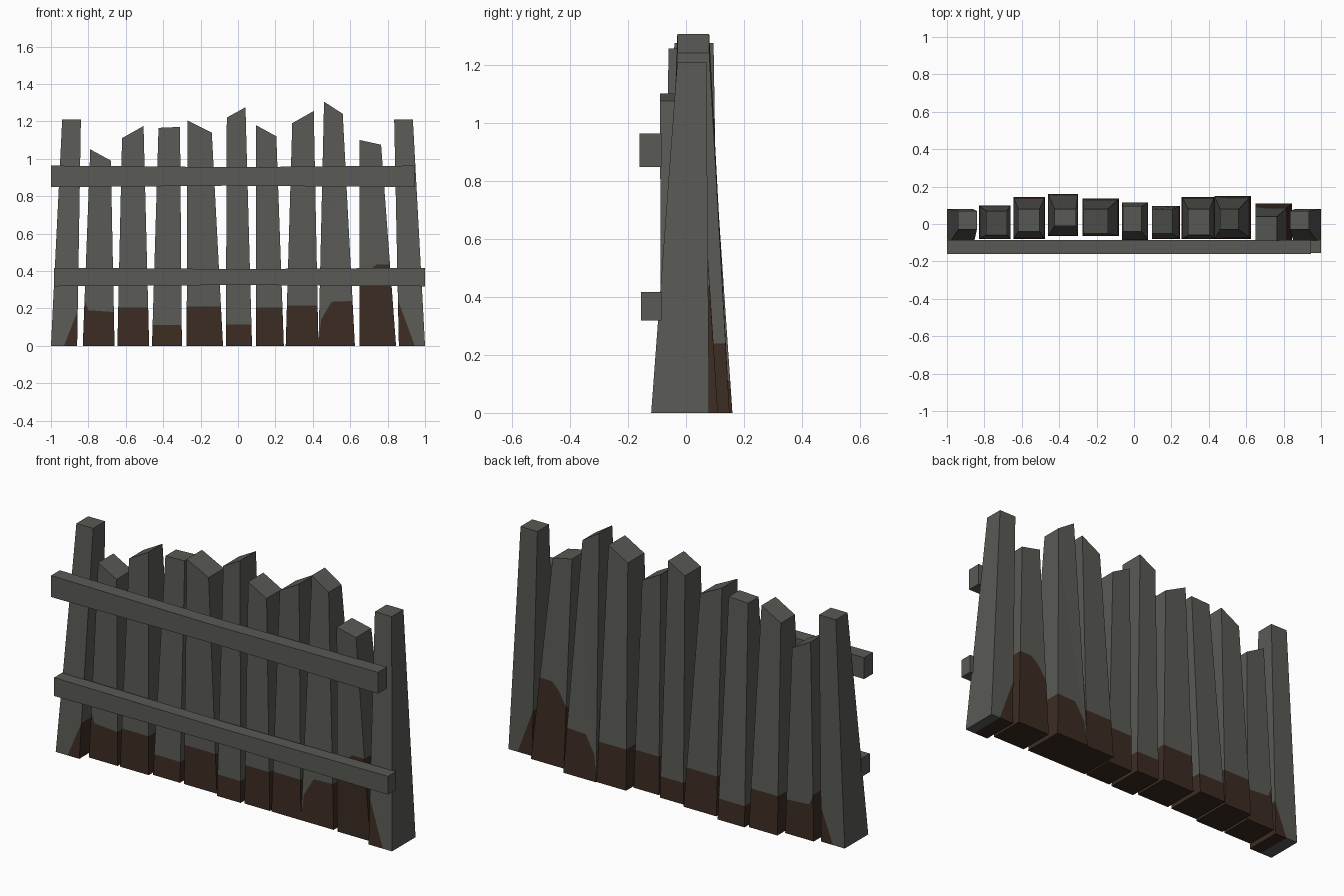
import bpy
import bmesh
from mathutils import Vector

default_cube = bpy.data.objects.get("Cube")
if default_cube:
    bpy.data.objects.remove(default_cube, do_unlink=True)


def make_material(name, colour):
    material = bpy.data.materials.new(name)
    material.use_nodes = True
    material.diffuse_color = (*colour, 1)
    shader = next(n for n in material.node_tree.nodes if n.type == "BSDF_PRINCIPLED")
    shader.inputs["Base Color"].default_value = (*colour, 1)
    shader.inputs["Roughness"].default_value = 0.9
    return material


weathered_wood = make_material("weathered grey wood", (0.1, 0.102, 0.09))
damp_mud = make_material("damp brown mud", (0.045, 0.025, 0.016))


def loft(bm, rings):
    """Skin a row of four-cornered rings and close both ends."""
    loops = [[bm.verts.new(p) for p in ring] for ring in rings]
    for low, high in zip(loops, loops[1:]):
        for i in range(4):
            j = (i + 1) % 4
            bm.faces.new((low[i], low[j], high[j], high[i]))
    bm.faces.new(reversed(loops[0]))
    bm.faces.new(loops[-1])
    bmesh.ops.recalc_face_normals(bm, faces=bm.faces)


def finish(bm, name, materials):
    mesh = bpy.data.meshes.new(name)
    bm.to_mesh(mesh)
    bm.free()
    for material in materials:
        mesh.materials.append(material)
    part = bpy.data.objects.new(name, mesh)
    bpy.context.collection.objects.link(part)
    return part


def mud_height(line, x):
    """Height of the mud line at x, continuing the end segments."""
    for (xa, za), (xb, zb) in zip(line, line[1:]):
        if x <= xb or (xb, zb) == line[-1]:
            return za + (zb - za) * (x - xa) / (xb - xa)


def stake(name, base_x, tip_x, tip_z, base_y, tip_y, mud):
    """Tapered upright with a slanted tip and a muddy foot."""
    bm = bmesh.new()
    (a, b), (c, d), (zl, zr) = base_x, tip_x, tip_z
    (f, k), (g, h) = base_y, tip_y
    loft(bm, [
        [(a, f, 0), (b, f, 0), (b, k, 0), (a, k, 0)],
        [(c, g, zl), (d, g, zr), (d, h, zr), (c, h, zl)],
    ])
    # Level mud lines are given as one height
    line = mud if isinstance(mud, list) else [(a, mud), (b, mud)]
    for (xa, za), (xb, zb) in zip(line, line[1:]):
        bmesh.ops.bisect_plane(
            bm, geom=bm.verts[:] + bm.edges[:] + bm.faces[:],
            plane_co=Vector((xa, 0, za)),
            plane_no=Vector((za - zb, 0, xb - xa)).normalized())
    for face in bm.faces:
        centre = face.calc_center_median()
        face.material_index = int(centre.z < mud_height(line, centre.x))
    finish(bm, name, [weathered_wood, damp_mud])


def rail(name, ends, z_range, y_range, pinch):
    """Horizontal bar, slightly thinner in the middle."""
    bm = bmesh.new()
    (low, high), (front, back) = z_range, y_range
    rings = []
    for x, p in ((ends[0], 0), (sum(ends) / 2, pinch), (ends[1], 0)):
        rings.append([(x, front, low + p), (x, back, low + p),
                      (x, back, high - p), (x, front, high - p)])
    loft(bm, rings)
    finish(bm, name, [weathered_wood])


# End posts
stake("right_post", (-1, -0.86), (-0.94, -0.84), (1.21, 1.21),
      (-0.12, 0.08), (-0.03, 0.07), [(-0.93, 0), (-0.86, 0.18)])
stake("left_post", (0.86, 1), (0.835, 0.935), (1.21, 1.21),
      (-0.12, 0.08), (-0.03, 0.07), [(0.86, 0.23), (0.89, 0.15), (0.945, 0)])

# Pickets: base x, tip x, tip heights, base y, tip y, mud line
pickets = [
    ((-0.83, -0.66), (-0.79, -0.68), (1.05, 0.99), (-0.08, 0.1), (-0.06, 0.07),
     [(-0.83, 0.27), (-0.8, 0.19), (-0.66, 0.18)]),
    ((-0.645, -0.475), (-0.62, -0.505), (1.11, 1.175), (-0.08, 0.145), (-0.04, 0.08), 0.205),
    ((-0.46, -0.3), (-0.425, -0.31), (1.165, 1.17), (-0.065, 0.16), (-0.01, 0.08), 0.11),
    ((-0.275, -0.08), (-0.27, -0.14), (1.205, 1.14), (-0.065, 0.135), (-0.05, 0.08), 0.21),
    ((-0.065, 0.075), (-0.06, 0.04), (1.22, 1.275), (-0.085, 0.115), (-0.04, 0.095), 0.115),
    ((0.095, 0.245), (0.095, 0.205), (1.18, 1.12), (-0.08, 0.095), (-0.05, 0.08), 0.205),
    ((0.255, 0.43), (0.29, 0.405), (1.19, 1.255), (-0.08, 0.145), (-0.06, 0.08), 0.215),
    ((0.43, 0.625), (0.46, 0.56), (1.305, 1.24), (-0.08, 0.15), (-0.03, 0.08),
     [(0.43, 0.02), (0.445, 0.14), (0.5, 0.235), (0.625, 0.24)]),
    ((0.65, 0.845), (0.65, 0.765), (1.1, 1.075), (-0.085, 0.11), (-0.09, 0.04),
     [(0.65, 0.32), (0.7, 0.4), (0.74, 0.435), (0.845, 0.435)]),
]
for number, shape in enumerate(pickets, 1):
    stake(f"picket_{number}", *shape)

# Cross rails on the front
rail("upper_rail", (-1, 0.945), (0.848, 0.963), (-0.16, -0.085), 0.008)
rail("lower_rail", (-0.985, 1), (0.318, 0.417), (-0.155, -0.085), 0.007)
